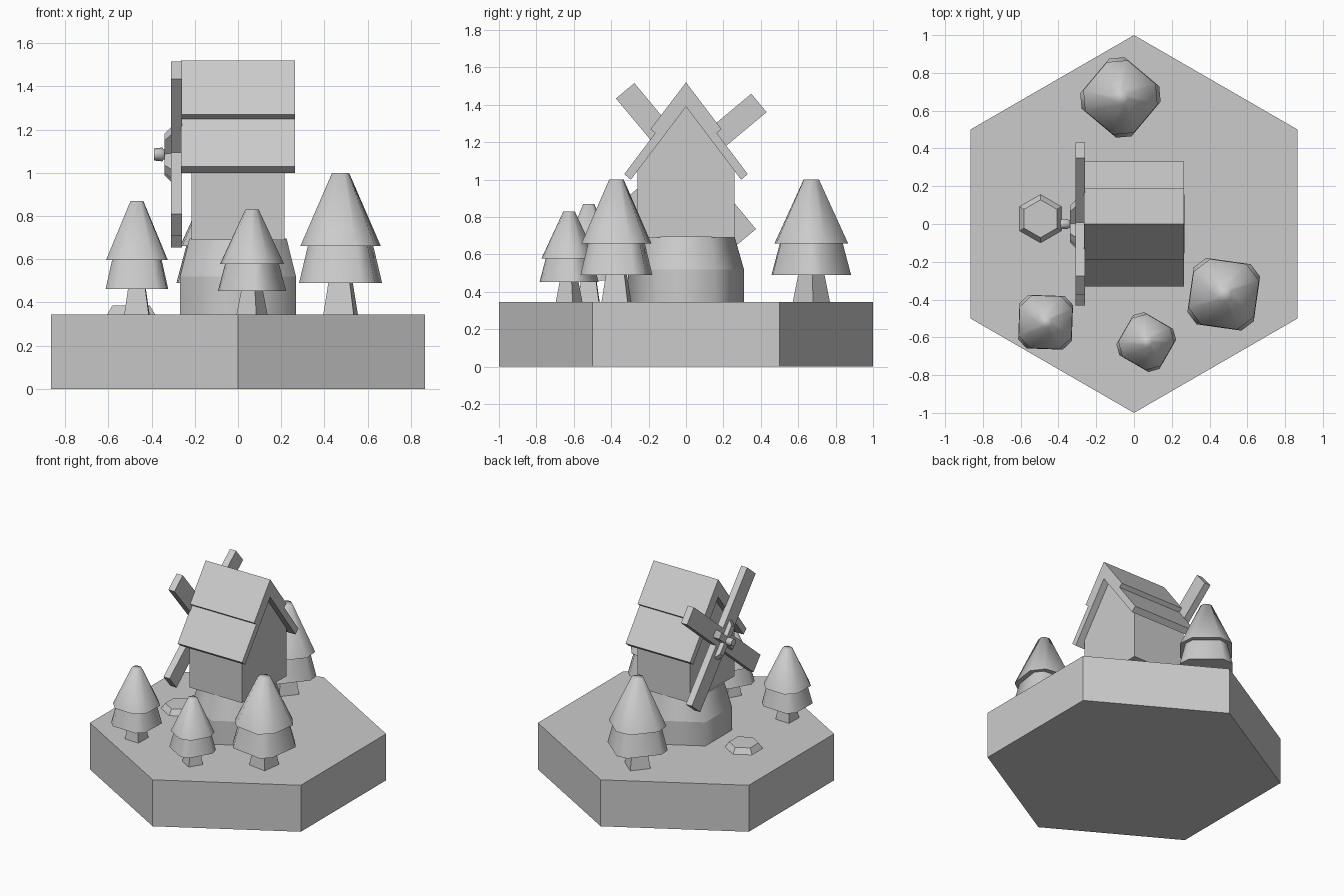
import bpy, bmesh
from math import radians, cos, sin, pi

if "Cube" in bpy.data.objects:
    bpy.data.objects.remove(bpy.data.objects["Cube"])

GROUND = 0.345


def finish(name, bm, smooth=None):
    bmesh.ops.recalc_face_normals(bm, faces=bm.faces[:])
    me = bpy.data.meshes.new(name)
    bm.to_mesh(me)
    bm.free()
    ob = bpy.data.objects.new(name, me)
    bpy.context.collection.objects.link(ob)
    if smooth:
        bpy.ops.object.select_all(action='DESELECT')
        ob.select_set(True)
        bpy.context.view_layer.objects.active = ob
        bpy.ops.object.shade_smooth_by_angle(angle=radians(smooth))
    return ob


def loft(bm, rings):
    """Skin a stack of equal-length point rings and cap both ends."""
    vs = [[bm.verts.new(p) for p in r] for r in rings]
    n = len(vs[0])
    for a, b in zip(vs, vs[1:]):
        for i in range(n):
            j = (i + 1) % n
            bm.faces.new((a[i], a[j], b[j], b[i]))
    bm.faces.new(vs[0][::-1])
    bm.faces.new(vs[-1])


def ring(x, y, z, r, angles):
    return [(x + r * cos(a), y + r * sin(a), z) for a in angles]


def prism(name, x, y, levels, angles, smooth=None):
    bm = bmesh.new()
    loft(bm, [ring(x, y, z, r, angles) for z, r in levels])
    return finish(name, bm, smooth)


def extrude_x(name, profile, x0, x1):
    """Extrude a (y, z) profile along x."""
    bm = bmesh.new()
    loft(bm, [[(x, y, z) for y, z in profile] for x in (x0, x1)])
    return finish(name, bm)


HEX = [pi / 2 + i * pi / 3 for i in range(6)]

# Hexagonal tile, flat stone, and stone foundation of the mill
prism("ground_tile", 0, 0, [(0, 1), (GROUND, 1)], HEX)
prism("flat_stone", -0.495, 0.028, [(GROUND, 0.128), (0.385, 0.1)], HEX)
prism("foundation", 0, 0, [(GROUND, 0.31), (0.52, 0.31)], HEX, 65)
prism("foundation_taper", 0, 0, [(0.52, 0.31), (0.695, 0.26)], HEX, 65)

# Mill house with gabled ends
extrude_x("mill_house", [(-0.26, 0.69), (0.26, 0.69), (0.26, 1.047),
                         (0, 1.39), (-0.26, 1.047)], -0.215, 0.215)

# Stepped two-tier roof, half profile mirrored
half = [(0.19, 1.27), (0.164, 1.25), (0.33, 1.03), (0.295, 1.0)]
extrude_x("roof", [(0, 1.52)] + half + [(0, 1.39)]
          + [(-y, z) for y, z in reversed(half)], -0.265, 0.265)

# Sails: four blades plus short tapered arms in front
HUB_Z = 1.085
for i in range(4):
    a = radians(39.8) + i * pi / 2

    def local(u, v):
        return (u * cos(a) - v * sin(a), HUB_Z + u * sin(a) + v * cos(a))

    def rect(length, w):
        return [local(0, -w), local(length, -w), local(length, w), local(0, w)]

    extrude_x(f"sail_blade_{i + 1}", rect(0.508, 0.064), -0.31, -0.26)
    bm = bmesh.new()
    loft(bm, [[(x, y, z) for y, z in rect(l, w)]
              for x, l, w in ((-0.31, 0.14, 0.028), (-0.34, 0.105, 0.024))])
    finish(f"sail_arm_{i + 1}", bm)

# Axle with a flared knob
bm = bmesh.new()
loft(bm, [[(x, r * cos(t), HUB_Z + r * sin(t)) for t in HEX]
          for x, r in ((-0.2, 0.024), (-0.345, 0.024), (-0.35, 0.032), (-0.39, 0.028))])
finish("sail_axle", bm, 65)


def tree(n, x, y, s, turn):
    # Square plan with cut corners, two skirts over a tapered trunk
    def plan(cut):
        return [radians(turn + k * 90 + d) for k in range(4) for d in (-cut, cut)]

    def up(levels):
        return [(GROUND + z * s, r * s) for z, r in levels]

    prism(f"tree_{n}_trunk", x, y, up([(0, 0.1), (0.2, 0.06)]),
          [radians(turn + k * 90) for k in range(4)])
    prism(f"tree_{n}_lower_skirt", x, y, up([(0.145, 0.214), (0.33, 0.165)]), plan(11), 60)
    prism(f"tree_{n}_upper_skirt", x, y, up([(0.315, 0.2), (0.655, 0.042)]), plan(16), 70)


tree(1, -0.072, 0.67, 1.0, 5)
tree(2, 0.475, -0.372, 1.0, 37)
tree(3, 0.065, -0.625, 0.74, 15)
tree(4, -0.468, -0.52, 0.8, 43)
